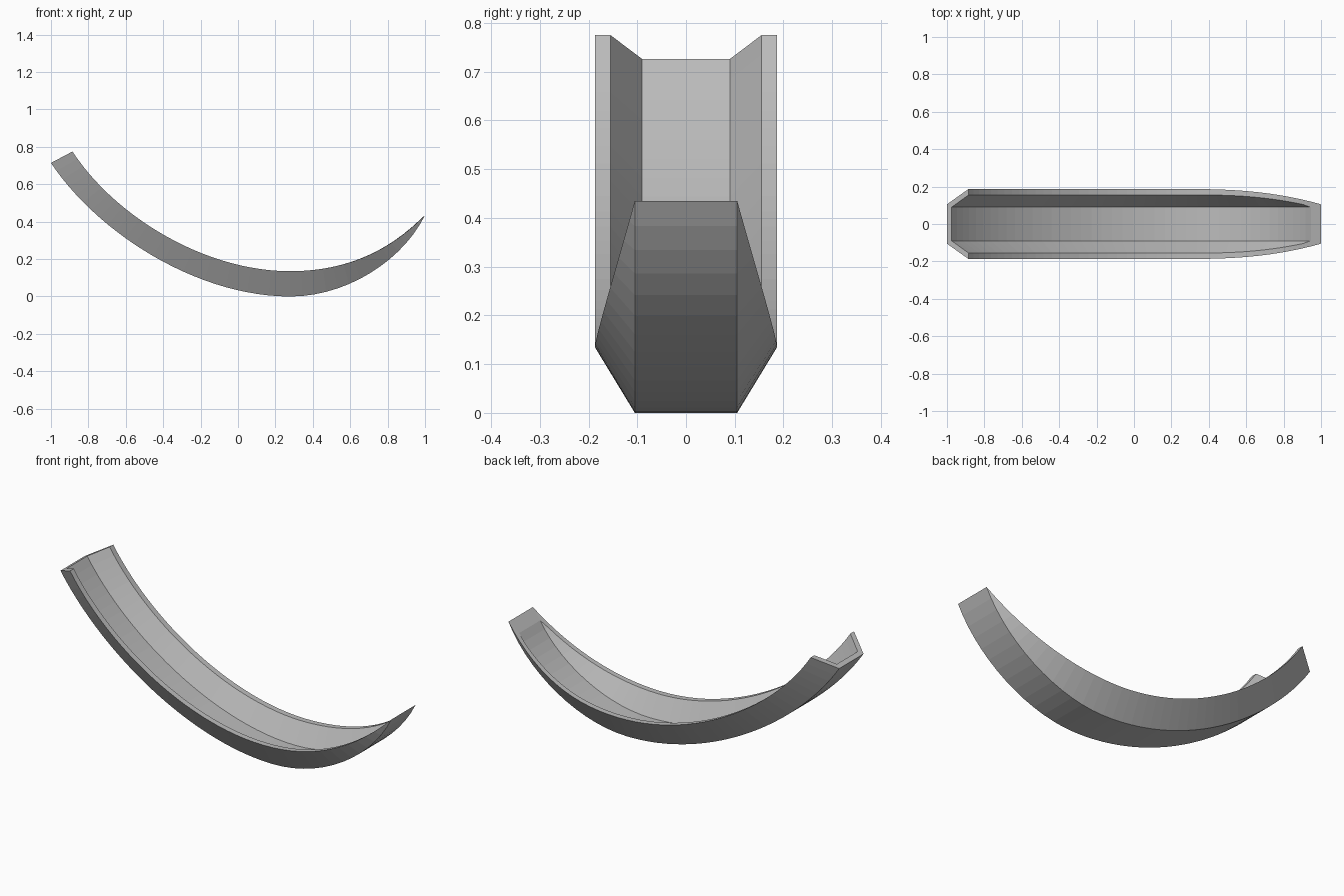
import bpy, bmesh
from mathutils import Vector

cube = bpy.data.objects.get("Cube")
if cube:
    bpy.data.objects.remove(cube)

LEFT_STEPS, RIGHT_STEPS = 26, 14
TIP_CUT = 0.91          # where the inner rim stops short of the tip


def bezier(points, t):
    a, b, c, d = (Vector(p) for p in points)
    s = 1 - t
    return a * s**3 + b * 3 * s * s * t + c * 3 * s * t * t + d * t**3


# Side profiles (x, z): a descending run, then an upswept run
keel = ([(-1, .714), (-.75, .339), (-.22, 0), (.28, 0)],
        [(.28, 0), (.58, 0), (.88, .19), (1, .435)])
rim = ([(-.885, .775), (-.66, .43), (-.18, .135), (.28, .135)],
       [(.28, .135), (.56, .135), (.8, .23), (1, .435)])
rim_end = bezier(rim[1], TIP_CUT)
floor = ([(-.975, .726), (-.735, .36), (-.21, .028), (.28, .028)],
         [(.28, .028), (.56, .028), (.83, .19), rim_end])


def rim_half_width(x):
    s = max(0, (x - .28) / .72)
    return .187 - .082 * s**2.5


def section(run, t):
    """Half section from keel edge to floor edge, mirrored into a ring."""
    k, r, f = bezier(keel[run], t), bezier(rim[run], t), bezier(floor[run], t)
    i = bezier(rim[run], t * TIP_CUT) if run else r
    wall = .032 - .007 * t if run else .032
    last = run and t == 1
    half = [(k, .105), (r, rim_half_width(r.x)),
            (i, .09 if last else rim_half_width(i.x) - wall), (f, .09)]
    return ([(p.x, -w, p.y) for p, w in half] +
            [(p.x, w, p.y) for p, w in reversed(half)])


bm = bmesh.new()
stations = [(0, n / LEFT_STEPS) for n in range(LEFT_STEPS)]
stations += [(1, n / RIGHT_STEPS) for n in range(RIGHT_STEPS + 1)]
rings = [[bm.verts.new(co) for co in section(*s)] for s in stations]

# Skin between neighbouring sections
for a, b in zip(rings, rings[1:]):
    for j in range(8):
        k = (j + 1) % 8
        bm.faces.new((a[j], a[k], b[k], b[j]))

# End caps
for ring in (rings[0], rings[-1]):
    for corners in ((0, 1, 2, 3), (0, 3, 4, 7), (4, 5, 6, 7)):
        bm.faces.new([ring[c] for c in corners])
bmesh.ops.remove_doubles(bm, verts=bm.verts, dist=.0005)
bmesh.ops.recalc_face_normals(bm, faces=bm.faces)

mesh = bpy.data.meshes.new("curved_trough")
bm.to_mesh(mesh)
bm.free()
trough = bpy.data.objects.new("curved_trough", mesh)
bpy.context.collection.objects.link(trough)

grey = bpy.data.materials.new("plain_grey")
grey.use_nodes = True
colour = (.5, .5, .5, 1)
grey.diffuse_color = colour
grey.node_tree.nodes["Principled BSDF"].inputs["Base Color"].default_value = colour
mesh.materials.append(grey)
